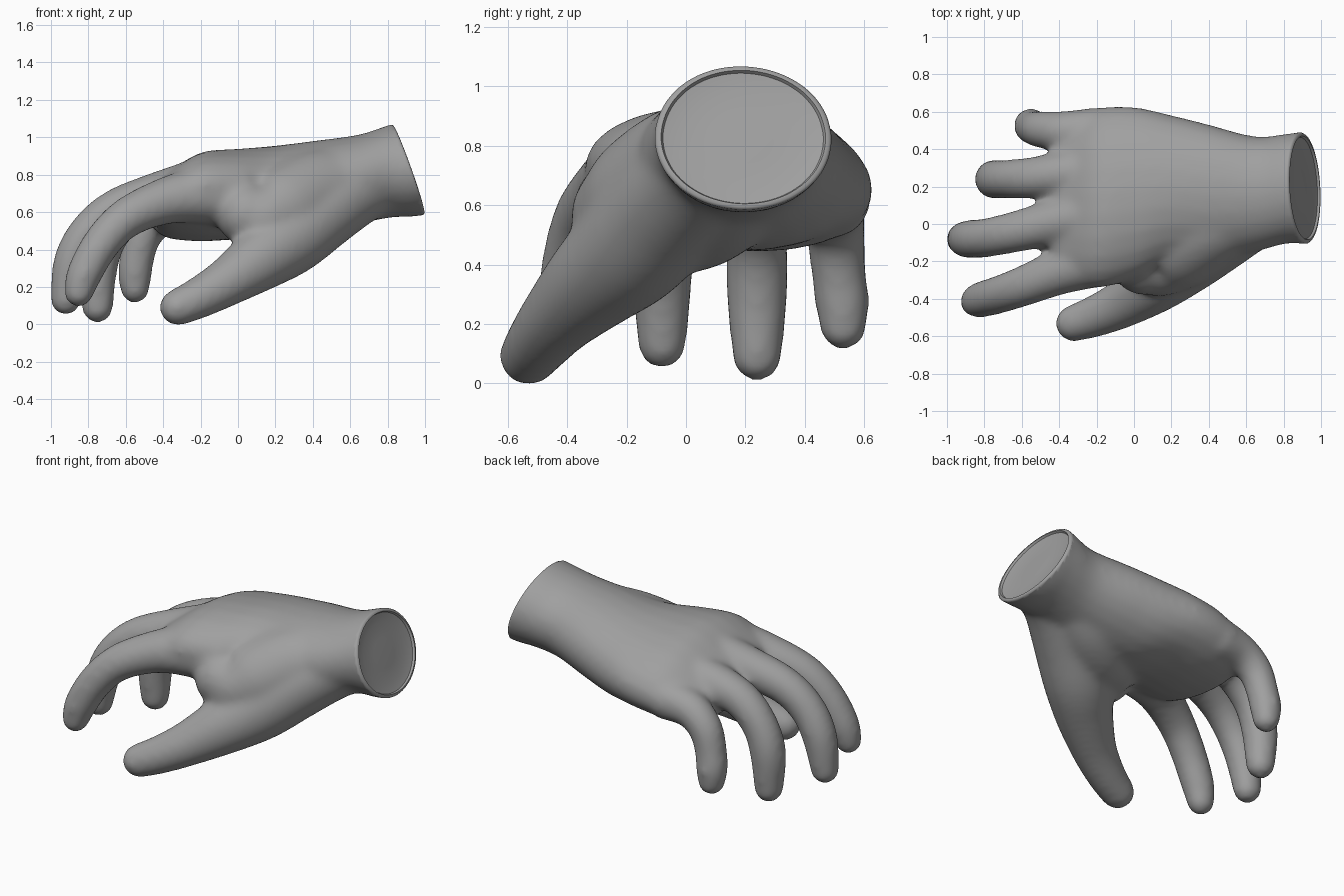
import bpy, bmesh, math
from mathutils import Vector, Matrix

if "Cube" in bpy.data.objects:
    bpy.data.objects.remove(bpy.data.objects["Cube"])

skin = bpy.data.materials.new("plain grey")
skin.use_nodes = True
GREY = (0.35, 0.35, 0.35, 1)
skin.diffuse_color = GREY
skin.node_tree.nodes["Principled BSDF"].inputs["Base Color"].default_value = GREY

SIDES = 24
bm = bmesh.new()


def smooth_path(points, steps=5):
    """Catmull-Rom interpolation of tuples of any length."""
    pts = [points[0]] + list(points) + [points[-1]]
    out = []
    for p0, p1, p2, p3 in zip(pts, pts[1:], pts[2:], pts[3:]):
        for i in range(steps):
            t = i / steps
            out.append([0.5 * (2 * b + (c - a) * t + (2 * a - 5 * b + 4 * c - d) * t * t
                               + (3 * b - a - 3 * c + d) * t ** 3)
                        for a, b, c, d in zip(p0, p1, p2, p3)])
    return out + [list(points[-1])]


def loft(rings):
    """Skin a list of closed rings and cap both ends."""
    loops = [[bm.verts.new(p) for p in ring] for ring in rings]
    for a, b in zip(loops, loops[1:]):
        for i in range(SIDES):
            j = (i + 1) % SIDES
            bm.faces.new((a[i], a[j], b[j], b[i]))
    bm.faces.new(loops[0][::-1])
    bm.faces.new(loops[-1])


def digit(points):
    """Round tapering tube through (x, y, z, radius) with a ball at the tip."""
    path = smooth_path(points)
    rings = []
    for i, p in enumerate(path):
        ahead, behind = path[min(i + 1, len(path) - 1)], path[max(i - 1, 0)]
        tangent = (Vector(ahead[:3]) - Vector(behind[:3])).normalized()
        up = tangent.cross(Vector((0, 1, 0))).normalized()
        side = up.cross(tangent)
        rings.append([Vector(p[:3]) + (side * math.cos(a) + up * math.sin(a)) * p[3]
                      for a in (math.tau * k / SIDES for k in range(SIDES))])
    loft(rings)
    tip = path[-1]
    bmesh.ops.create_icosphere(bm, subdivisions=3, radius=tip[3],
                               matrix=Matrix.Translation(tip[:3]))


# Palm and forearm: x, centre y, centre z, half width, half thickness, tilt
palm = [(-0.44, 0.115, 0.635, 0.36, 0.115, -0.16),
        (-0.37, 0.12, 0.645, 0.43, 0.165, -0.16),
        (-0.20, 0.135, 0.69, 0.485, 0.23, -0.14),
        (0.0, 0.16, 0.705, 0.465, 0.24, -0.10),
        (0.2, 0.18, 0.71, 0.40, 0.255, -0.04),
        (0.4, 0.16, 0.735, 0.37, 0.255, 0.04),
        (0.65, 0.155, 0.785, 0.31, 0.24, 0.04),
        (0.82, 0.185, 0.83, 0.295, 0.25, 0),
        (0.95, 0.19, 0.845, 0.305, 0.26, 0),
        (1.15, 0.19, 0.88, 0.31, 0.26, 0)]
rings = []
for x, cy, cz, w, h, tilt in smooth_path(palm):
    ring = []
    for k in range(SIDES):
        a = math.tau * k / SIDES
        u, v = w * math.cos(a), h * math.sin(a)
        ring.append((x, cy + u * math.cos(tilt) - v * math.sin(tilt),
                     cz + u * math.sin(tilt) + v * math.cos(tilt)))
    rings.append(ring)
loft(rings)

# Index finger
digit([(0.0, -0.12, 0.70, 0.19), (-0.2, -0.19, 0.70, 0.155), (-0.4, -0.26, 0.665, 0.125),
       (-0.6, -0.34, 0.575, 0.108), (-0.73, -0.385, 0.44, 0.102),
       (-0.82, -0.41, 0.28, 0.096), (-0.85, -0.42, 0.18, 0.08)])
# Middle finger
digit([(-0.2, 0.05, 0.76, 0.14), (-0.4, 0.01, 0.71, 0.125), (-0.65, -0.05, 0.625, 0.11),
       (-0.80, -0.08, 0.50, 0.105), (-0.885, -0.085, 0.34, 0.102), (-0.92, -0.085, 0.14, 0.083)])
# Ring finger
digit([(-0.2, 0.28, 0.72, 0.13), (-0.4, 0.26, 0.68, 0.12), (-0.57, 0.24, 0.61, 0.11),
       (-0.69, 0.235, 0.48, 0.105), (-0.745, 0.235, 0.32, 0.105), (-0.75, 0.235, 0.1, 0.085)])
# Little finger
digit([(-0.2, 0.49, 0.63, 0.13), (-0.38, 0.49, 0.60, 0.11), (-0.49, 0.50, 0.51, 0.1),
       (-0.535, 0.51, 0.38, 0.093), (-0.55, 0.522, 0.28, 0.093), (-0.55, 0.525, 0.2, 0.08)])
# Thumb with its fleshy base
digit([(0.78, 0.12, 0.81, 0.19), (0.62, 0.05, 0.73, 0.2), (0.45, -0.06, 0.61, 0.205),
       (0.28, -0.18, 0.47, 0.2), (0.12, -0.31, 0.355, 0.17), (-0.05, -0.425, 0.24, 0.133),
       (-0.2, -0.495, 0.155, 0.113), (-0.32, -0.535, 0.1, 0.1)])
# Muscle and web filling the hollow between thumb and index finger
digit([(0.65, 0.08, 0.77, 0.2), (0.42, 0.0, 0.71, 0.24), (0.24, -0.12, 0.62, 0.24),
       (0.13, -0.195, 0.58, 0.205), (0.05, -0.215, 0.60, 0.17)])
# Heel of the palm, blending the thumb base into the underside
digit([(0.6, 0.18, 0.74, 0.19), (0.42, 0.1, 0.645, 0.21), (0.25, 0.0, 0.58, 0.2),
       (0.12, -0.08, 0.58, 0.17)])

bmesh.ops.recalc_face_normals(bm, faces=bm.faces)
mesh = bpy.data.meshes.new("hand")
bm.to_mesh(mesh)
bm.free()
hand = bpy.data.objects.new("hand", mesh)
bpy.context.scene.collection.objects.link(hand)

# Fuse the parts into one skin and soften the joins
remesh = hand.modifiers.new("fuse", 'REMESH')
remesh.mode = 'VOXEL'
remesh.voxel_size = 0.018
soften = hand.modifiers.new("soften", 'SMOOTH')
soften.factor = 0.5
soften.iterations = 20
fused = bpy.data.meshes.new_from_object(
    hand.evaluated_get(bpy.context.evaluated_depsgraph_get()))
hand.modifiers.clear()
hand.data = fused

# Slanted wrist cut with a rounded rim and a shallow dished end
bm = bmesh.new()
bm.from_mesh(fused)
centre = Vector((0.905, 0.19, 0.835))
normal = Vector((0.94, 0.05, 0.335)).normalized()
bmesh.ops.bisect_plane(bm, geom=bm.verts[:] + bm.edges[:] + bm.faces[:], plane_co=centre,
                       plane_no=normal, clear_outer=True)
edges = [e for e in bm.edges if e.is_boundary]
for scale, push in ((0.975, 0.009), (0.955, 0.002), (0.975, -0.012), (0.75, -0.012), (0.5, -0.004)):
    made = bmesh.ops.extrude_edge_only(bm, edges=edges)["geom"]
    edges = [e for e in made if isinstance(e, bmesh.types.BMEdge)]
    for v in {v for e in edges for v in e.verts}:
        v.co = centre + (v.co - centre) * scale + normal * push
    edges = [e for e in edges if e.is_boundary]
bmesh.ops.holes_fill(bm, edges=edges, sides=0)
bmesh.ops.recalc_face_normals(bm, faces=bm.faces)

# Stand on the ground, centred
for axis in range(3):
    values = [v.co[axis] for v in bm.verts]
    shift = min(values) if axis == 2 else (min(values) + max(values)) / 2
    for v in bm.verts:
        v.co[axis] -= shift
bm.to_mesh(fused)
bm.free()

fused.materials.clear()
fused.materials.append(skin)
bpy.ops.object.select_all(action='DESELECT')
hand.select_set(True)
bpy.context.view_layer.objects.active = hand
bpy.ops.object.shade_smooth_by_angle(angle=math.radians(50))
